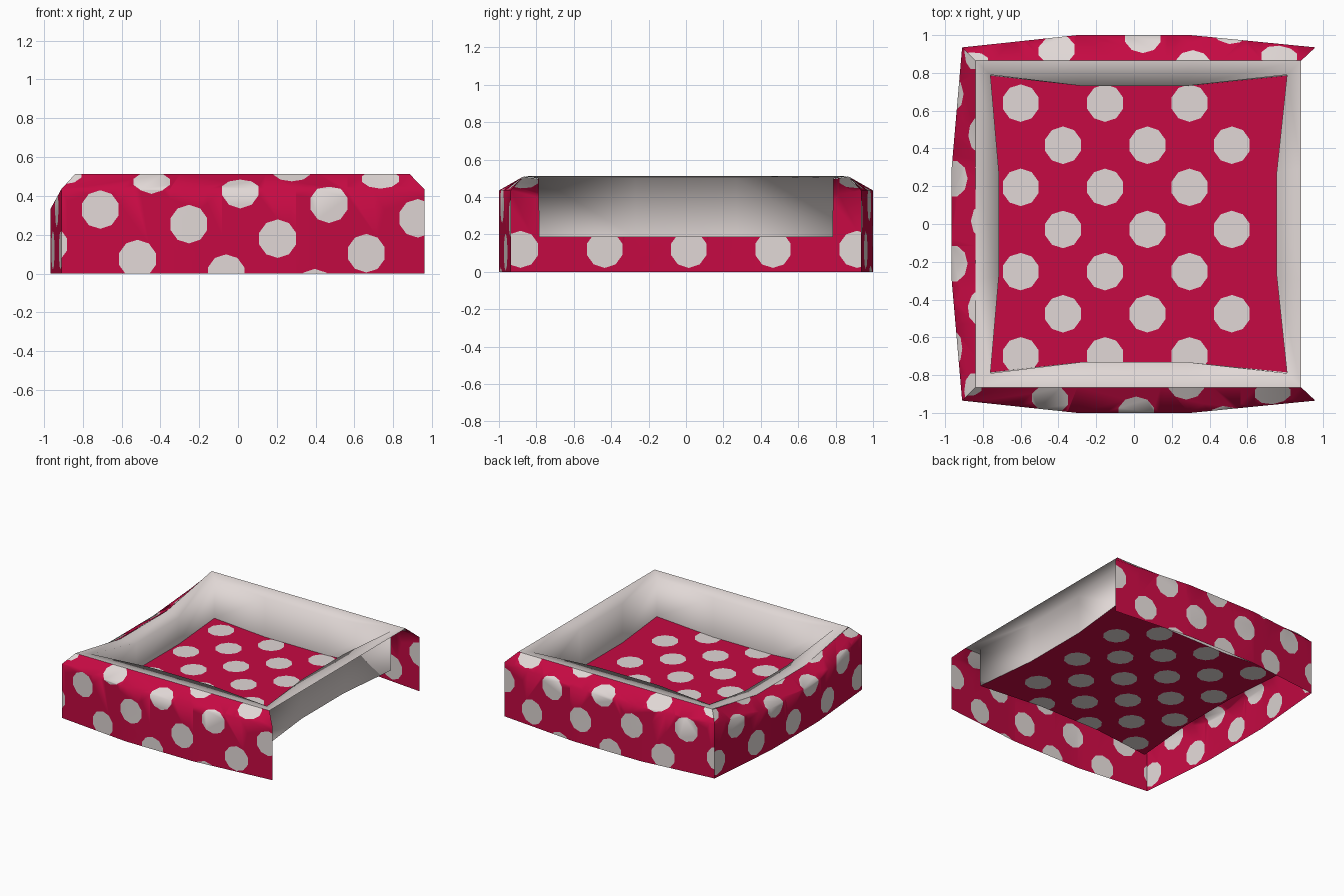
import bpy, bmesh, math
from mathutils import Vector

if "Cube" in bpy.data.objects:
    bpy.data.objects.remove(bpy.data.objects["Cube"])


def material(name, rgb):
    m = bpy.data.materials.new(name)
    m.diffuse_color = (*rgb, 1)
    m.use_nodes = True
    m.node_tree.nodes["Principled BSDF"].inputs["Base Color"].default_value = m.diffuse_color
    return m


RED = material("crimson fabric", (0.565, 0.003, 0.056))
CREAM = material("pale grey fabric", (0.75, 0.685, 0.67))
DOT_R, DOT_SIDES = 0.097, 10
UNFOLD = 0.155      # true width of the sloping band above the shoulder


def ring(x0, x1, y, mx0, mx1, my, z, z_entry=None, step=0.3):
    """Twelve points, counter-clockwise from front left; every side has two middle points."""
    ze = z if z_entry is None else z_entry
    s = step
    return [Vector(p) for p in (
        (x0, -y, z), (-s, -my, z), (s, -my, z),
        (x1, -y, z), (mx1, -s, z), (mx1, s, z),
        (x1, y, z), (s, my, z), (-s, my, z),
        (x0, y, z), (mx0, s, ze), (mx0, -s, ze))]


def strip(bm, rows, first, count):
    """Quads between successive rings, for a run of ring segments."""
    closed = count == 12
    n = count if closed else count + 1
    grid = [[bm.verts.new(r[(first + i) % 12]) for i in range(n)] for r in rows]
    for a, b in zip(grid, grid[1:]):
        for i in range(count):
            j = (i + 1) % n
            bm.faces.new((a[i], a[j], b[j], b[i]))


def cut_dots(bm, centres, u, v):
    """Cut round dots into the sheet, projected along u x v, and colour them."""
    u, v = Vector(u), Vector(v)
    for cu, cv in centres:
        c = u * cu + v * cv
        # only faces that can reach the dot
        inside = []
        for f in bm.faces:
            pu = [p.co.dot(u) for p in f.verts]
            pv = [p.co.dot(v) for p in f.verts]
            if (min(pu) < cu + DOT_R and max(pu) > cu - DOT_R
                    and min(pv) < cv + DOT_R and max(pv) > cv - DOT_R):
                inside.append(f)
        for k in range(DOT_SIDES):
            if not inside:
                break
            a = 2 * math.pi * k / DOT_SIDES
            n = u * math.cos(a) + v * math.sin(a)
            p = c + n * DOT_R * 0.975
            geom = set(inside)
            for f in inside:
                geom.update(f.edges)
                geom.update(f.verts)
            res = bmesh.ops.bisect_plane(bm, geom=list(geom), dist=1e-5,
                                         plane_co=p, plane_no=n)
            inside = [f for f in res["geom"] if isinstance(f, bmesh.types.BMFace)
                      and (f.calc_center_median() - p).dot(n) < 0]
        for f in inside:
            f.material_index = 1


def finish(bm, name, mats):
    me = bpy.data.meshes.new(name)
    bm.to_mesh(me)
    bm.free()
    ob = bpy.data.objects.new(name, me)
    bpy.context.collection.objects.link(ob)
    for m in mats:
        me.materials.append(m)
    bpy.ops.object.select_all(action='DESELECT')
    ob.select_set(True)
    bpy.context.view_layer.objects.active = ob
    bpy.ops.object.shade_smooth_by_angle(angle=math.radians(110))
    return ob


# Shared outlines: outer foot, outer shoulder, top ridge, inner lip, floor seam
foot = ring(-0.91, 0.96, 0.935, -0.965, 0.96, 1.0, 0)
shoulder = ring(-0.91, 0.96, 0.935, -0.965, 0.96, 1.0, 0.435, 0.335)
ridge = ring(-0.84, 0.885, 0.865, -0.84, 0.885, 0.865, 0.512, 0.41)
lip = ring(-0.76, 0.81, 0.79, -0.715, 0.755, 0.73, 0.50, 0.40, step=0.27)
seam = ring(-0.76, 0.81, 0.785, -0.715, 0.755, 0.73, 0.185, step=0.27)
flat_ridge = [Vector((r.x, r.y, s.z + UNFOLD)) for r, s in zip(ridge, shoulder)]

# Slanted dot lattice on the long walls, upright staggered lattice on the entry wall
slanted = [(-0.71 + 0.457 * i + 0.265 * j, 0.33 - 0.075 * i + 0.18 * j)
           for i in range(-3, 7) for j in range(-3, 4)]
slanted = [p for p in slanted if abs(p[0]) < 1.06 and -0.09 < p[1] < 0.68]
back_dots = [(x + 0.035, z + 0.01) for x, z in slanted]
entry_dots = [(-0.885 + 0.225 * (j % 2) + 0.45 * i, 0.12 + 0.22 * j)
              for j in range(3) for i in range(5)]

# Outer walls (the right side has none): dots are cut on the unfolded band, then it is folded in
for name, first, dots, axis in (
        ("front_outer_wall", 0, slanted, (1, 0, 0)),
        ("back_outer_wall", 6, back_dots, (1, 0, 0)),
        ("entry_outer_wall", 9, entry_dots, (0, 1, 0))):
    bm = bmesh.new()
    strip(bm, (foot, shoulder, flat_ridge), first, 3)
    cut_dots(bm, dots, axis, (0, 0, 1))
    for vert in bm.verts:
        sz = 0.435
        if first == 9:
            sz -= 0.1 * min(1, max(0, (0.9 - abs(vert.co.y)) / 0.6))
        if vert.co.z > sz:
            vert.co.z = sz + (vert.co.z - sz) * 0.077 / UNFOLD
    finish(bm, name, (RED, CREAM))

# Inner lining, all the way round
bm = bmesh.new()
strip(bm, (ridge, lip, seam), 0, 12)
finish(bm, "inner_lining", (CREAM,))

# Cushion floor: a 4 x 4 point sheet whose border is the seam
s = seam
z = s[0].z
q = [Vector((x, y, z)) for y in (-0.27, 0.27) for x in (-0.27, 0.27)]
rows = [[s[0], s[1], s[2], s[3]], [s[11], q[0], q[1], s[4]],
        [s[10], q[2], q[3], s[5]], [s[9], s[8], s[7], s[6]]]
bm = bmesh.new()
g = [[bm.verts.new(p) for p in r] for r in rows]
for j in range(3):
    for i in range(3):
        bm.faces.new((g[j][i], g[j][i + 1], g[j + 1][i + 1], g[j + 1][i]))
floor_dots = [(-0.6 + 0.447 * i + 0.224 * (j % 2), 0.64 - 0.223 * j)
              for j in range(7) for i in range(3)]
cut_dots(bm, floor_dots, (1, 0, 0), (0, 1, 0))
finish(bm, "cushion_floor", (RED, CREAM))
